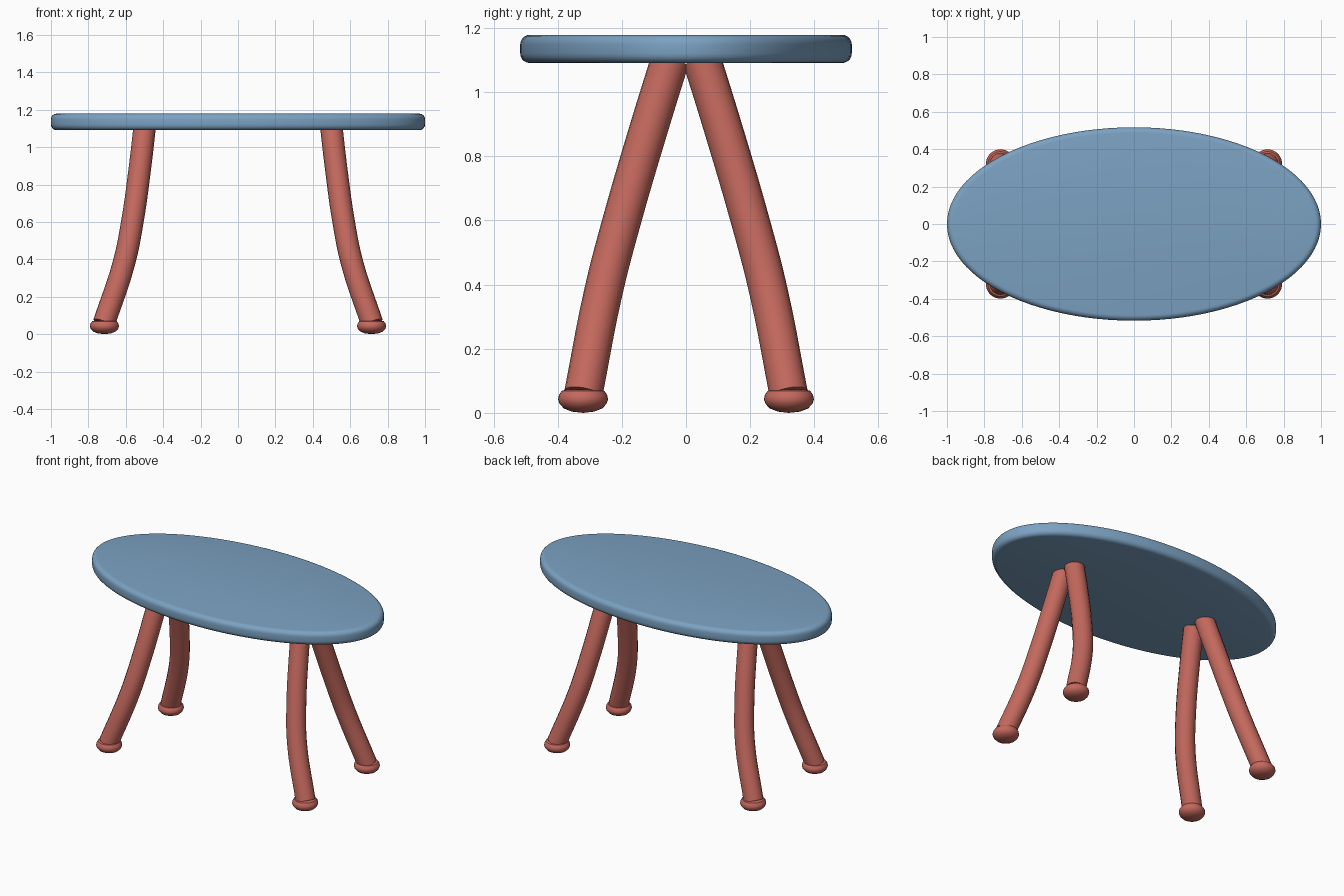
import bpy, bmesh, math

if "Cube" in bpy.data.objects:
    bpy.data.objects.remove(bpy.data.objects["Cube"])


def material(name, color):
    m = bpy.data.materials.new(name)
    m.diffuse_color = color
    m.use_nodes = True
    m.node_tree.nodes["Principled BSDF"].inputs["Base Color"].default_value = m.diffuse_color
    return m


BLUE = material("blue_top", (0.20, 0.36, 0.54, 1))
RED = material("red_legs", (0.55, 0.14, 0.11, 1))


def activate(ob):
    bpy.ops.object.select_all(action='DESELECT')
    ob.select_set(True)
    bpy.context.view_layer.objects.active = ob


# oval table top with rounded rim
bpy.ops.mesh.primitive_cylinder_add(vertices=96, radius=1, depth=0.088, location=(0, 0, 1.135))
top = bpy.context.object
top.name = "table_top"
top.scale = (1, 0.517, 1)
bpy.ops.object.transform_apply(location=False, rotation=False, scale=True)
bevel = top.modifiers.new("rounded_rim", 'BEVEL')
bevel.width = 0.03
bevel.segments = 5
bevel.limit_method = 'ANGLE'
bevel.angle_limit = math.radians(50)
bpy.ops.object.modifier_apply(modifier=bevel.name)
bpy.ops.object.shade_smooth_by_angle(angle=math.radians(40))
top.data.materials.append(BLUE)

LEG_PATH = [(0.50, 0.05, 1.10), (0.523, 0.112, 0.90), (0.565, 0.20, 0.60),
            (0.61, 0.257, 0.38), (0.716, 0.32, 0.06)]
FOOT_PROFILE = [(0.035, 0.004), (0.06, 0.014), (0.073, 0.028), (0.078, 0.042),
                (0.075, 0.056), (0.066, 0.069), (0.05, 0.073)]


# curved leg: round tube along a smooth path
def add_leg(name, sx, sy):
    cu = bpy.data.curves.new(name, 'CURVE')
    cu.dimensions = '3D'
    cu.bevel_depth = 0.06
    cu.bevel_resolution = 6
    cu.resolution_u = 5
    cu.use_fill_caps = True
    sp = cu.splines.new('BEZIER')
    sp.bezier_points.add(len(LEG_PATH) - 1)
    for p, (x, y, z) in zip(sp.bezier_points, LEG_PATH):
        p.co = (x * sx, y * sy, z)
        p.handle_left_type = p.handle_right_type = 'AUTO'
    ob = bpy.data.objects.new(name, cu)
    bpy.context.collection.objects.link(ob)
    activate(ob)
    bpy.ops.object.convert(target='MESH')
    ob = bpy.context.object
    ob.name = name
    bpy.ops.object.shade_smooth_by_angle(angle=math.radians(40))
    ob.data.materials.clear()
    ob.data.materials.append(RED)


# turned foot pad: profile revolved about z
def add_foot(name, x, y):
    n = 32
    bm = bmesh.new()
    rings = [[bm.verts.new((r * math.cos(2 * math.pi * i / n), r * math.sin(2 * math.pi * i / n), z))
              for i in range(n)] for r, z in FOOT_PROFILE]
    for a, b in zip(rings, rings[1:]):
        for i in range(n):
            j = (i + 1) % n
            bm.faces.new((a[i], a[j], b[j], b[i]))
    tip = bm.verts.new((0, 0, 0))
    for i in range(n):
        bm.faces.new((tip, rings[0][(i + 1) % n], rings[0][i]))
    bm.faces.new(rings[-1])
    me = bpy.data.meshes.new(name)
    bm.to_mesh(me)
    bm.free()
    ob = bpy.data.objects.new(name, me)
    ob.location = (x, y, 0)
    bpy.context.collection.objects.link(ob)
    activate(ob)
    bpy.ops.object.shade_smooth_by_angle(angle=math.radians(40))
    me.materials.append(RED)


for sx, side in ((-1, "left"), (1, "right")):
    for sy, end in ((-1, "front"), (1, "back")):
        add_leg(f"{end}_{side}_leg", sx, sy)
        add_foot(f"{end}_{side}_foot", 0.714 * sx, 0.321 * sy)
